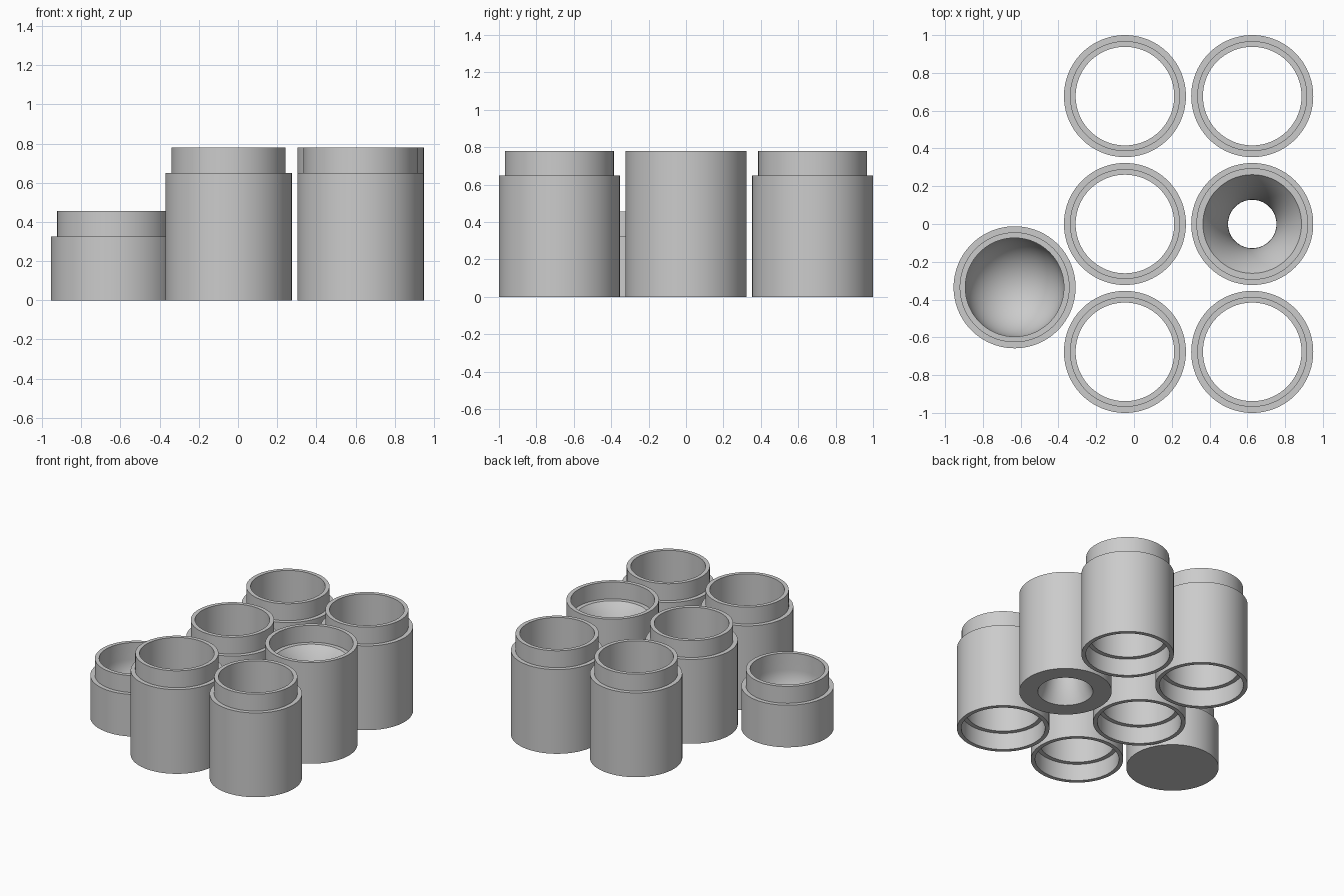
import bpy, bmesh
from math import sin, cos, pi, sqrt, radians

cube = bpy.data.objects.get("Cube")
if cube:
    bpy.data.objects.remove(cube, do_unlink=True)

# Shared dimensions
OUTER, SPIGOT, SOCKET, BORE = 0.323, 0.291, 0.293, 0.261
STEP, LIP = 0.65, 0.13
TOP = STEP + LIP
HALF = STEP / 2
SEGMENTS = 96

grey = bpy.data.materials.new("plain grey")
grey.use_nodes = True
colour = (0.6, 0.6, 0.6, 1)
grey.diffuse_color = colour
grey.node_tree.nodes["Principled BSDF"].inputs["Base Color"].default_value = colour


def lathe(name, profile, location, closed=True):
    """Revolve a (radius, height) profile around the vertical axis."""
    bm = bmesh.new()
    verts = [bm.verts.new((r, 0, z)) for r, z in profile]
    pairs = list(zip(verts, verts[1:]))
    if closed:
        pairs.append((verts[-1], verts[0]))
    edges = [bm.edges.new(p) for p in pairs]
    bmesh.ops.spin(bm, geom=verts + edges, cent=(0, 0, 0), axis=(0, 0, 1),
                   angle=2 * pi, steps=SEGMENTS)
    bmesh.ops.remove_doubles(bm, verts=bm.verts, dist=0.0001)
    bmesh.ops.recalc_face_normals(bm, faces=bm.faces)
    mesh = bpy.data.meshes.new(name)
    bm.to_mesh(mesh)
    bm.free()
    mesh.materials.append(grey)
    obj = bpy.data.objects.new(name, mesh)
    obj.location = location
    bpy.context.collection.objects.link(obj)
    bpy.ops.object.select_all(action='DESELECT')
    obj.select_set(True)
    bpy.context.view_layer.objects.active = obj
    bpy.ops.object.shade_smooth_by_angle(angle=radians(30))
    return obj


# Open tube: socket underneath, stepped spigot on top
tube = [(OUTER, 0), (OUTER, STEP), (SPIGOT, STEP), (SPIGOT, TOP),
        (BORE, TOP), (BORE, LIP), (SOCKET, LIP), (SOCKET, 0)]
COLUMNS = {"left": 0.626, "middle": -0.048}
ROWS = {"front": -0.677, "centre": 0, "back": 0.677}
for column, x in COLUMNS.items():
    for row, y in ROWS.items():
        if (column, row) != ("left", "centre"):
            lathe(f"tube_{column}_{row}", tube, (x, y, 0))

# Funnel: socket on top, curved throat that widens again at the base
mouth, throat, exit_r = BORE, 0.128, 0.193
arc = 0.61
rise = sqrt(arc**2 - (arc - (mouth - throat))**2)
drop = sqrt(arc**2 - (arc - (exit_r - throat))**2)
curve = []
for i in range(25):
    t = rise - (rise + drop) * i / 24
    z = (t + drop) / (rise + drop) * STEP
    curve.append((throat + arc - sqrt(arc**2 - t**2), z))
funnel = [(OUTER, 0), (OUTER, TOP), (SOCKET, TOP), (SOCKET, STEP)] + curve
lathe("funnel", funnel, (COLUMNS["left"], 0, 0))

# Short cup with a round bowl and a solid base
bowl = [(BORE * cos(a), HALF - BORE * sin(a))
        for a in (pi / 2 * i / 24 for i in range(25))]
cup = [(0, 0), (OUTER, 0), (OUTER, HALF), (SPIGOT, HALF),
       (SPIGOT, HALF + LIP), (BORE, HALF + LIP)] + bowl
lathe("cup", cup, (-0.632, -0.335, 0), closed=False)
